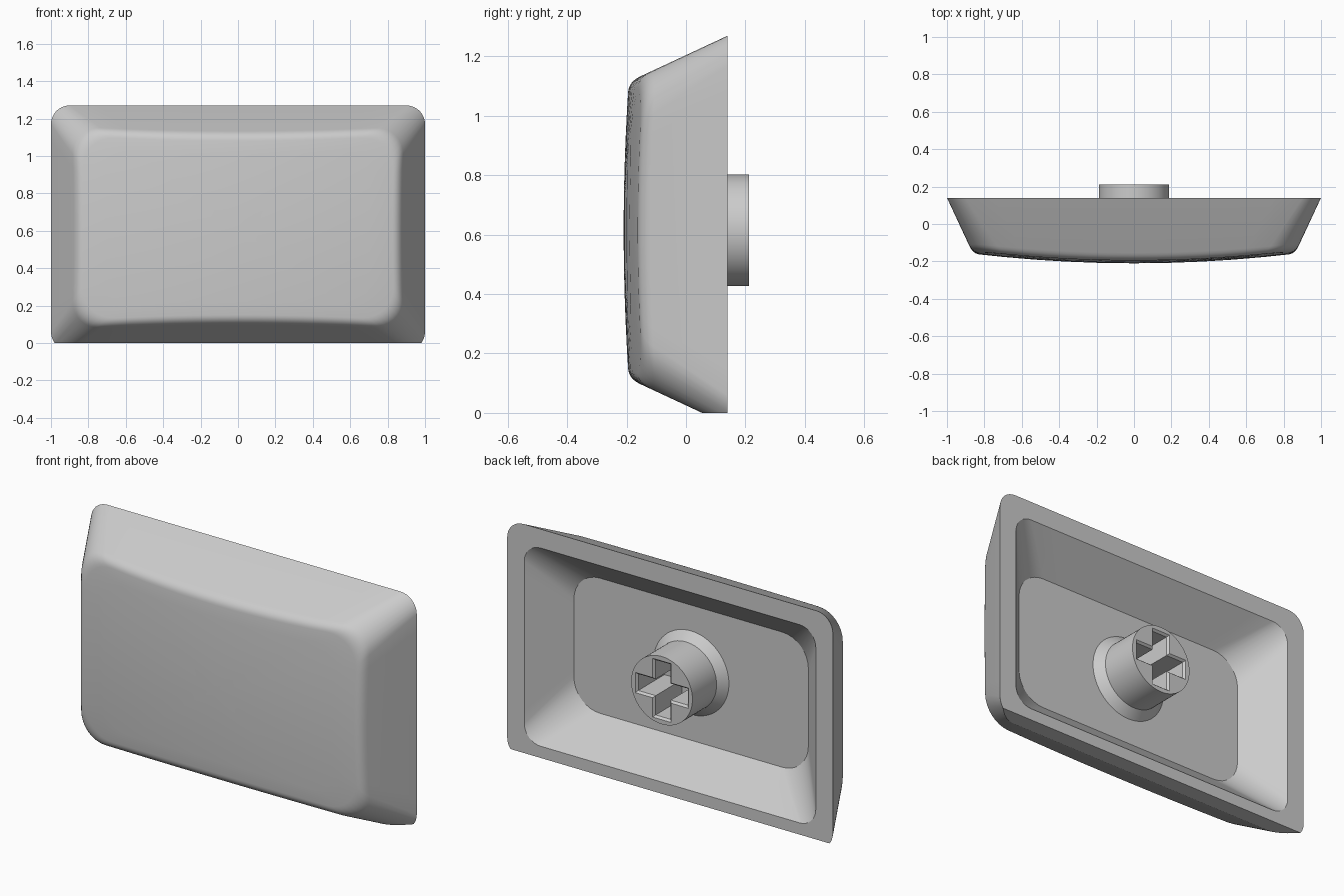
import bpy, bmesh
from math import sin, cos, pi, radians
from mathutils import Vector

if "Cube" in bpy.data.objects:
    bpy.data.objects.remove(bpy.data.objects["Cube"])

MID = 0.615            # height of the cap's axis
BACK, SLOPE = 0.14, 0.466
FLOOR = -0.045

grey = bpy.data.materials.new("light_grey")
grey.use_nodes = True
grey.diffuse_color = (0.6, 0.6, 0.6, 1)
grey.node_tree.nodes["Principled BSDF"].inputs["Base Color"].default_value = (0.6, 0.6, 0.6, 1)


def rounded_rect(hx, hz, r, arc=8, side=12):
    """Rounded rectangle as (x, z) pairs, with divided straight sides."""
    pts = []
    for k, (sx, sz) in enumerate([(1, 1), (-1, 1), (-1, -1), (1, -1)]):
        cx, cz = sx * (hx - r), sz * (hz - r)
        for i in range(arc + 1):
            a = (k + i / arc) * pi / 2
            pts.append(Vector((cx + r * cos(a), cz + r * sin(a))))
    out = []
    for i, p in enumerate(pts):
        out.append(p)
        if i % (arc + 1) == arc:
            q = pts[(i + 1) % len(pts)]
            out += [p.lerp(q, j / side) for j in range(1, side)]
    return out


def ring(bm, pts):
    return [bm.verts.new(p) for p in pts]


def at_y(pts, y):
    return [(p[0], y, MID + p[1]) for p in pts]


def bridge(bm, a, b):
    n = len(a)
    for i in range(n):
        bm.faces.new((a[i], a[(i + 1) % n], b[(i + 1) % n], b[i]))


def finish(name, bm):
    bmesh.ops.recalc_face_normals(bm, faces=bm.faces[:])
    mesh = bpy.data.meshes.new(name)
    bm.to_mesh(mesh)
    bm.free()
    mesh.materials.append(grey)
    obj = bpy.data.objects.new(name, mesh)
    bpy.context.collection.objects.link(obj)
    bpy.ops.object.select_all(action='DESELECT')
    obj.select_set(True)
    bpy.context.view_layer.objects.active = obj
    bpy.ops.object.shade_smooth_by_angle(angle=radians(20))
    return obj


# Tapered outer wall and domed front
def outline(d):
    return rounded_rect(1 - d, 0.655 - d, 0.1 + 0.4 * d)


def dome(p):
    return -0.21 + p.length_squared / 14.4


def wall_point(i, d):
    p = outline(d)[i]
    return Vector((p.x, BACK - d / SLOPE, MID + p.y))


def dome_point(p):
    return Vector((p.x, dome(p), MID + p.y))


bm = bmesh.new()
rim = ring(bm, at_y(outline(0), BACK))
count = len(rim)
starts, corners, ends, flat_ends = [], [], [], []
for i in range(count):
    d = 0.14
    for _ in range(5):
        d = SLOPE * (BACK - dome(outline(d)[i]))
    starts.append(wall_point(i, d - 0.018))
    corners.append(wall_point(i, d))
    flat_ends.append(outline(d + 0.035)[i])
    ends.append(dome_point(flat_ends[-1]))

# Rounded front edge
last, steps = rim, 6
for s in range(steps + 1):
    t = s / steps
    cur = ring(bm, [a * (1 - t) ** 2 + b * 2 * t * (1 - t) + c * t * t
                    for a, b, c in zip(starts, corners, ends)])
    bridge(bm, last, cur)
    last = cur
for s in (0.85, 0.65, 0.45, 0.25, 0.1):
    cur = ring(bm, [dome_point(p * s) for p in flat_ends])
    bridge(bm, last, cur)
    last = cur
tip = bm.verts.new(dome_point(Vector((0, 0))))
for i in range(count):
    bm.faces.new((last[i], last[(i + 1) % count], tip))

# Rear rim, sloping inner wall and inner floor
mouth = ring(bm, at_y(rounded_rect(0.895, 0.55, 0.1), BACK))
floor = ring(bm, at_y(rounded_rect(0.72, 0.375, 0.16), FLOOR))
bridge(bm, rim, mouth)
bridge(bm, mouth, floor)
bm.faces.new(floor)

# Flat underside
bmesh.ops.bisect_plane(bm, geom=bm.verts[:] + bm.edges[:] + bm.faces[:],
                       plane_co=(0, 0, 0), plane_no=(0, 0, -1), clear_outer=True)
bmesh.ops.holes_fill(bm, edges=[e for e in bm.edges if e.is_boundary], sides=0)
finish("cap_shell", bm)


# Round stem with flared foot and cross-shaped socket
def circle(r, n=64):
    return [(r * cos(2 * pi * i / n), r * sin(2 * pi * i / n)) for i in range(n)]


def cross(l, w):
    arm = [(l, -w), (l, w), (w, w)]
    pts = []
    for k in range(4):
        for x, z in arm:
            for _ in range(k):
                x, z = -z, x
            pts.append((x, z))
    return pts


bm = bmesh.new()
foot = ring(bm, at_y(circle(0.232), FLOOR))
neck = ring(bm, at_y(circle(0.188), 0.0))
top = ring(bm, at_y(circle(0.188), 0.212))
bridge(bm, foot, neck)
bridge(bm, neck, top)
slot = ring(bm, at_y(cross(0.163, 0.056), 0.212))
throat = ring(bm, at_y(cross(0.153, 0.046), 0.2))
base = ring(bm, at_y(cross(0.153, 0.046), -0.03))
bridge(bm, slot, throat)
bridge(bm, throat, base)
bm.faces.new(base)
loops = [bm.edges.get((l[i], l[(i + 1) % len(l)])) for l in (top, slot) for i in range(len(l))]
bmesh.ops.triangle_fill(bm, edges=loops, use_beauty=True, use_dissolve=False, normal=(0, 1, 0))
finish("stem", bm)
